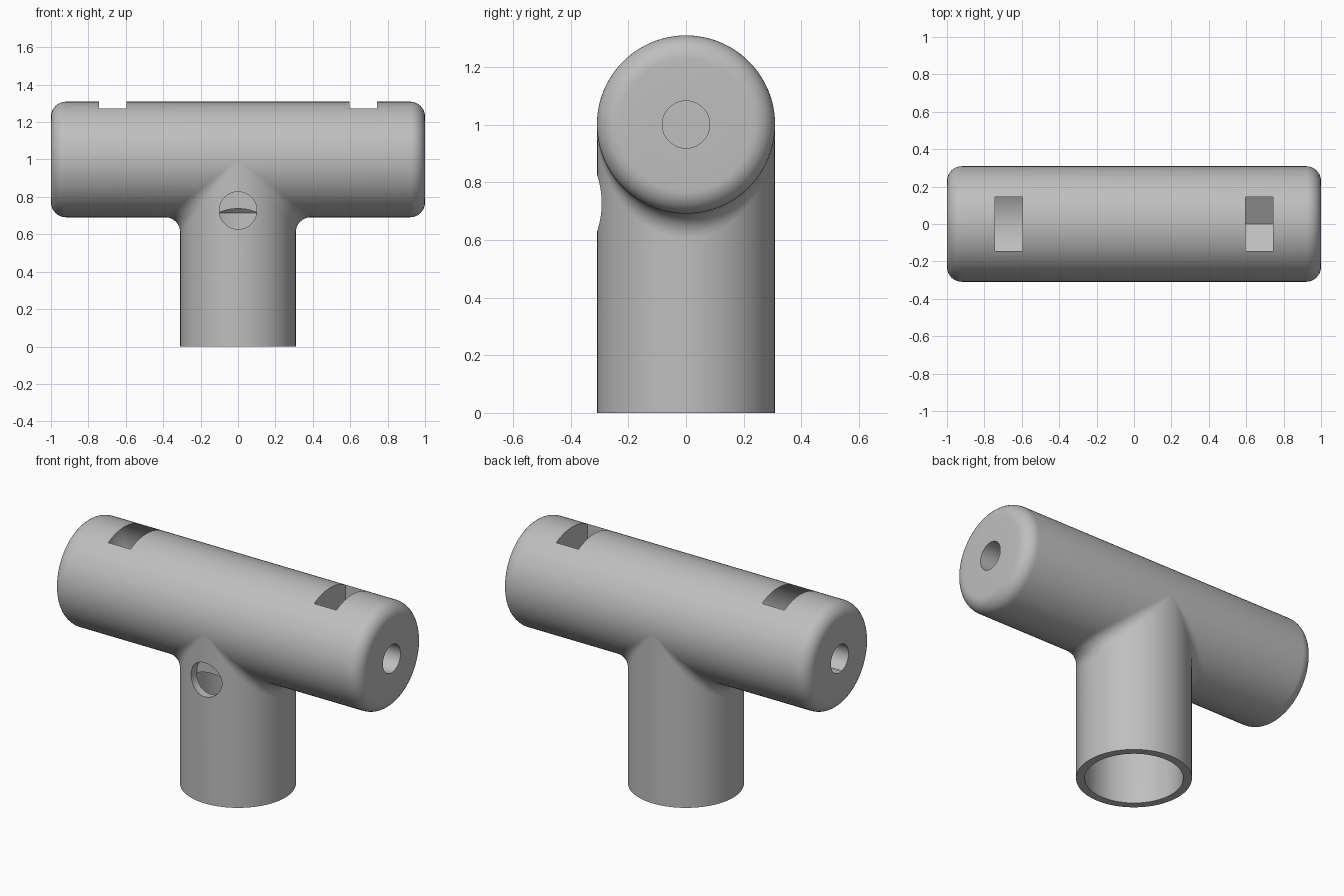
import bpy, bmesh
from math import pi, sin, cos, sqrt, radians, asin
from mathutils import Matrix, Vector

cube = bpy.data.objects.get("Cube")
if cube:
    bpy.data.objects.remove(cube, do_unlink=True)

R, INNER, AXIS_Z = 0.309, 0.263, 1.0   # outer radius, socket radius, bar height
FILLET, ROUND, SEGS = 0.08, 0.08, 96

grey = bpy.data.materials.new("plain grey")
grey.use_nodes = True
grey.diffuse_color = (0.52, 0.52, 0.52, 1)
grey.node_tree.nodes["Principled BSDF"].inputs["Base Color"].default_value = grey.diffuse_color


def finish(name, bm):
    bmesh.ops.remove_doubles(bm, verts=bm.verts, dist=1e-5)
    bmesh.ops.recalc_face_normals(bm, faces=bm.faces)
    mesh = bpy.data.meshes.new(name)
    bm.to_mesh(mesh)
    bm.free()
    mesh.materials.append(grey)
    obj = bpy.data.objects.new(name, mesh)
    bpy.context.collection.objects.link(obj)
    return obj


def lathe(name, profile, matrix=Matrix()):
    """Spin (radius, height) points around z, then place the solid."""
    bm = bmesh.new()
    verts = [bm.verts.new((r, 0, h)) for r, h in profile]
    edges = [bm.edges.new(pair) for pair in zip(verts, verts[1:])]
    bmesh.ops.spin(bm, geom=verts + edges, cent=(0, 0, 0), axis=(0, 0, 1),
                   angle=2 * pi, steps=SEGS, use_duplicate=False)
    bmesh.ops.transform(bm, matrix=matrix, verts=bm.verts)
    return finish(name, bm)


def rod(name, radius, low, high, matrix=Matrix()):
    return lathe(name, [(0, low), (radius, low), (radius, high), (0, high)], matrix)


def smooth(obj):
    bpy.ops.object.select_all(action='DESELECT')
    obj.select_set(True)
    bpy.context.view_layer.objects.active = obj
    bpy.ops.object.shade_smooth_by_angle(angle=radians(30))


along_x = Matrix.Translation((0, 0, AXIS_Z)) @ Matrix.Rotation(pi / 2, 4, 'Y')

# Crossbar with rounded ends
corner = [(R - ROUND + ROUND * sin(a), 1 - ROUND + ROUND * cos(a))
          for a in (i * pi / 20 for i in range(11))]
bar_profile = [(0, -1)] + [(r, -h) for r, h in corner] + corner[::-1] + [(0, 1)]
crossbar = lathe("crossbar", bar_profile, along_x)

# Upright socket
upright = rod("upright_socket", R, 0, AXIS_Z)

# Cutter: socket bore with a shallow domed ceiling
dome_r, dome_z = 0.347, 0.487
top = asin(INNER / dome_r)
dome = [(dome_r * sin(top * i / 12), dome_z + dome_r * cos(top * i / 12))
        for i in range(12, -1, -1)]
cutters = [lathe("bore_cutter", [(0, -0.1), (INNER, -0.1)] + dome)]

# Cutters: lengthwise bolt hole and front screw hole
cutters.append(rod("bolt_cutter", 0.082, -1.2, 1.2, along_x))
along_y = Matrix.Translation((0, 0, 0.727)) @ Matrix.Rotation(pi / 2, 4, 'X')
cutters.append(rod("screw_cutter", 0.1, 0.24, 0.5, along_y))

# Cutters: nut slots with a pointed floor, open at the top
half = 0.145
tip, knee = AXIS_Z - 2 * half / sqrt(3), AXIS_Z - half / sqrt(3)
for side in (-1, 1):
    bm = bmesh.new()
    outline = [(0, tip), (half, knee), (half, 1.5), (-half, 1.5), (-half, knee)]
    face = bm.faces.new([bm.verts.new((side * 0.597, y, z)) for y, z in outline])
    ext = bmesh.ops.extrude_face_region(bm, geom=[face], use_keep_orig=True)
    moved = [v for v in ext["geom"] if isinstance(v, bmesh.types.BMVert)]
    bmesh.ops.translate(bm, vec=(side * 0.145, 0, 0), verts=moved)
    cutters.append(finish("slot_cutter", bm))

# Cut both solids
for obj in (crossbar, upright):
    bpy.context.view_layer.objects.active = obj
    for cutter in cutters:
        mod = obj.modifiers.new("cut", 'BOOLEAN')
        mod.operation, mod.solver, mod.object = 'DIFFERENCE', 'EXACT', cutter
        bpy.ops.object.modifier_apply(modifier=mod.name)
    smooth(obj)
for cutter in cutters:
    bpy.data.objects.remove(cutter, do_unlink=True)

# Rolling-ball fillets where the upright meets the crossbar
for side, label in ((1, "left"), (-1, "right")):
    bm = bmesh.new()
    reach, rows = R + FILLET, []
    for i in range(49):
        t = -pi / 2 + pi * i / 48
        centre = Vector((reach * cos(t), reach * sin(t), AXIS_Z - reach * cos(t)))
        to_post = Vector((-cos(t), -sin(t), 0))
        to_bar = Vector((0, -sin(t), cos(t)))
        row = []
        for k in range(9):
            p = centre + FILLET * to_post.lerp(to_bar, k / 8).normalized()
            row.append(bm.verts.new((side * p.x, p.y, p.z)))
        rows.append(row)
    for a, b in zip(rows, rows[1:]):
        for k in range(8):
            quad = [a[k], b[k], b[k + 1], a[k + 1]]
            bm.faces.new(quad if side > 0 else quad[::-1])
    fillet = finish(label + "_fillet", bm)
    # Keep the open strip facing outward
    mid = min(fillet.data.polygons, key=lambda f: abs(f.center.y))
    if mid.normal.x * side < 0:
        fillet.data.flip_normals()
    smooth(fillet)
